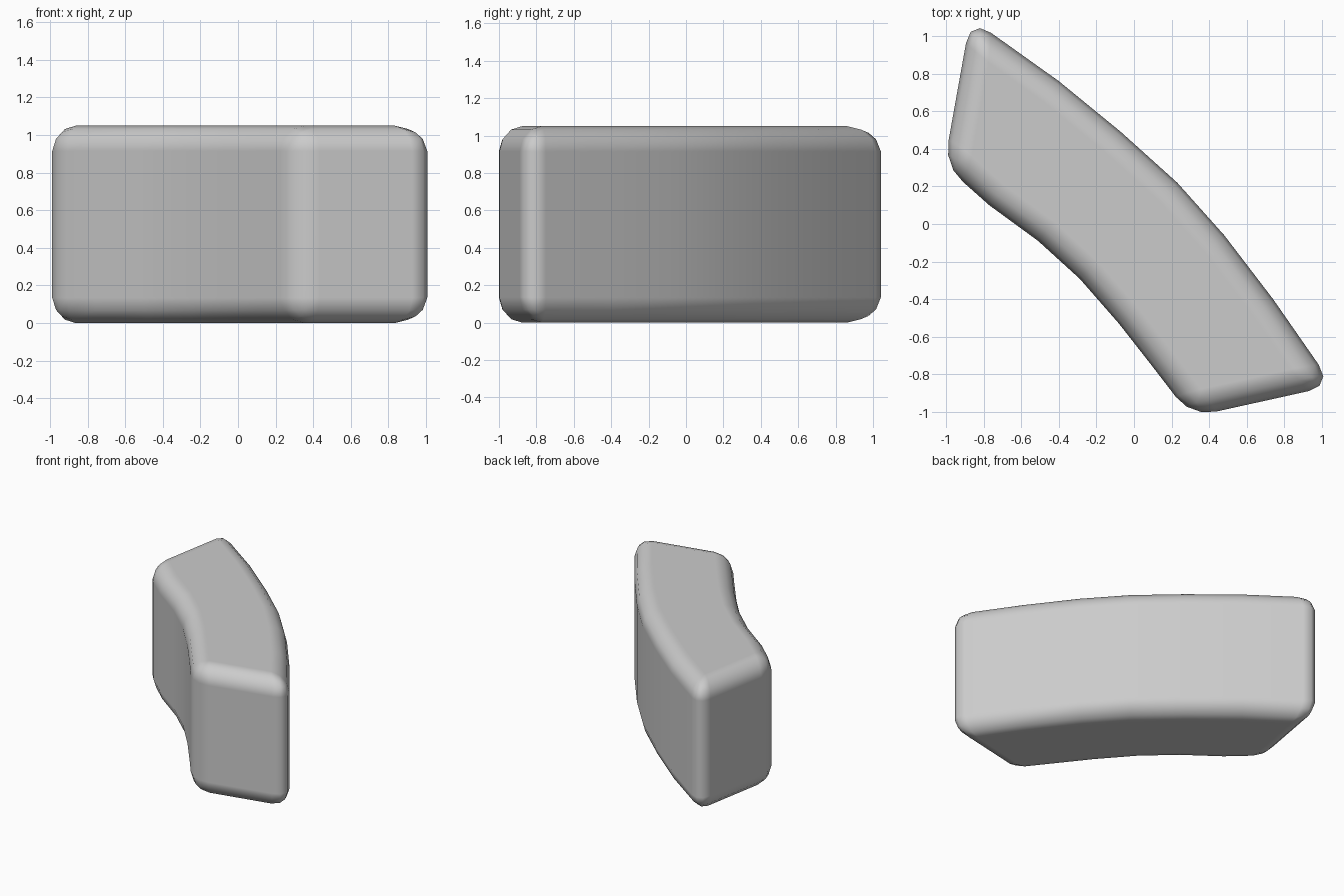
import bpy
import bmesh

if "Cube" in bpy.data.objects:
    bpy.data.objects.remove(bpy.data.objects["Cube"])

HEIGHT = 1.05

# Curved block outline: outer arc, then inner arc back
outer = [(-0.87, 1.095), (-0.4, 0.76), (-0.07, 0.49), (0.23, 0.22),
         (0.48, -0.06), (0.74, -0.4), (1.06, -0.86)]
inner = [(0.305, -1.027), (0.1, -0.76), (-0.08, -0.53), (-0.29, -0.29),
         (-0.51, -0.09), (-0.77, 0.1), (-1.01, 0.313)]

# Extrude the outline upwards
bm = bmesh.new()
base = bm.faces.new([bm.verts.new((x, y, 0)) for x, y in outer + inner])
result = bmesh.ops.extrude_face_region(bm, geom=[base], use_keep_orig=True)
top = [v for v in result["geom"] if isinstance(v, bmesh.types.BMVert)]
bmesh.ops.translate(bm, verts=top, vec=(0, 0, HEIGHT))
bmesh.ops.recalc_face_normals(bm, faces=bm.faces)

mesh = bpy.data.meshes.new("curved_block")
bm.to_mesh(mesh)
bm.free()
mesh.shade_smooth()
block = bpy.data.objects.new("curved_block", mesh)
bpy.context.collection.objects.link(block)

# Rounded rims and corners
bevel = block.modifiers.new("rounded_edges", "BEVEL")
bevel.width = 0.135
bevel.segments = 3
bevel.limit_method = "ANGLE"
bevel.harden_normals = True
